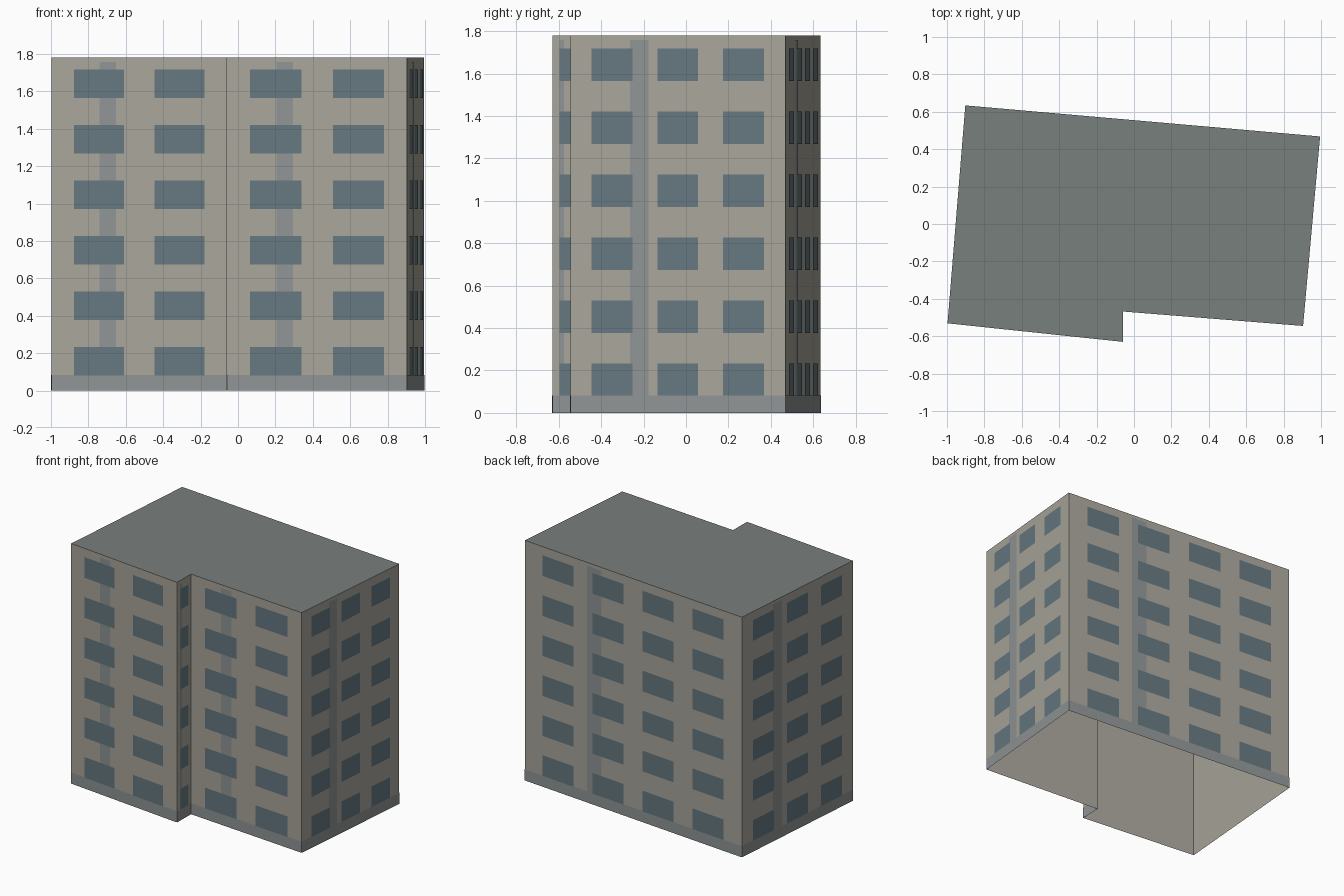
import bpy, bmesh
from mathutils import Vector

if "Cube" in bpy.data.objects:
    bpy.data.objects.remove(bpy.data.objects["Cube"])

H, FLOORS = 1.78, 6
STOREY = H / FLOORS
# Footprint corners, counter-clockwise from the front left
PLAN = [Vector(p) for p in [(-0.997, -0.531), (-0.06, -0.63), (-0.058, -0.468),
                            (0.904, -0.545), (0.995, 0.468), (-0.902, 0.634)]]
# Window columns and stain width of each wall
COLUMNS = [2, 1, 2, 3, 4, 3]
STAIN = [0.088, 0.022, 0.088, 0.088, 0.125, 0.094]
WALLS = list(zip(PLAN, PLAN[1:] + PLAN[:1]))


def material(name, rgb):
    m = bpy.data.materials.new(name)
    m.diffuse_color = (*rgb, 1)
    m.use_nodes = True
    m.node_tree.nodes["Principled BSDF"].inputs["Base Color"].default_value = m.diffuse_color
    return m


def finish(bm, name, mat):
    me = bpy.data.meshes.new(name)
    bm.to_mesh(me)
    bm.free()
    ob = bpy.data.objects.new(name, me)
    bpy.context.collection.objects.link(ob)
    me.materials.append(mat)
    return ob


def panel(bm, a, b, u0, u1, z0, z1, off):
    """Flat panel on the wall a-b, spanning fractions u0-u1, pushed out by off."""
    d = (b - a).normalized()
    n = Vector((d.y, -d.x)) * off
    p, q = a.lerp(b, u0) + n, a.lerp(b, u1) + n
    bm.faces.new([bm.verts.new((c.x, c.y, z))
                  for c, z in ((p, z0), (q, z0), (q, z1), (p, z1))])


# Outer walls, open underneath
bm = bmesh.new()
for a, b in WALLS:
    panel(bm, a, b, 0, 1, 0, H, 0)
bmesh.ops.remove_doubles(bm, verts=bm.verts, dist=1e-4)
finish(bm, "walls", material("plaster", (0.40, 0.38, 0.33)))

# Flat roof
bm = bmesh.new()
bm.faces.new([bm.verts.new((p.x, p.y, H)) for p in PLAN])
finish(bm, "roof", material("roofing", (0.19, 0.215, 0.205)))

# Plinth band around the foot
bm = bmesh.new()
for a, b in WALLS:
    panel(bm, a, b, 0, 1, 0, 0.083, 0.002)
grey = material("weathered_grey", (0.28, 0.30, 0.30))
finish(bm, "plinth_band", grey)

# Vertical weathering strips, one per wall
bm = bmesh.new()
for (a, b), w in zip(WALLS, STAIN):
    half = w / 2 / (b - a).length
    mid = 0.27 if w < 0.05 else 0.32
    panel(bm, a, b, mid - half, mid + half, 0.083, 1.757, 0.0015)
finish(bm, "weathering_strips", grey)

# Windows in regular bays on every floor
bm = bmesh.new()
for (a, b), n in zip(WALLS, COLUMNS):
    bay = 0.92 / n
    for f in range(FLOORS):
        z = f * STOREY + 0.081
        for i in range(n):
            u = 0.04 + bay * (i + 0.5)
            panel(bm, a, b, u - 0.31 * bay, u + 0.31 * bay, z, z + 0.153, 0.003)
finish(bm, "windows", material("glass", (0.13, 0.19, 0.215)))
